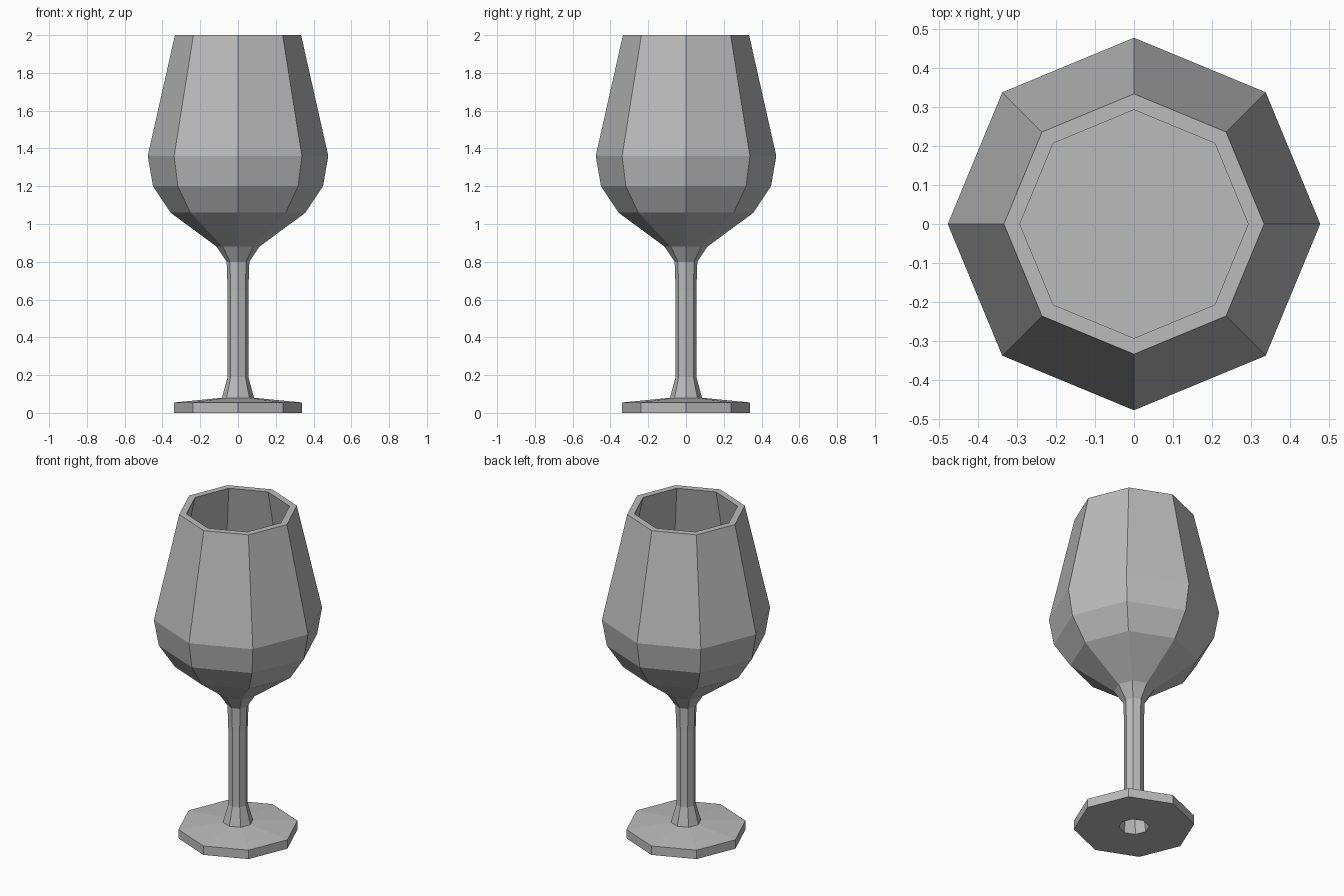
import bpy
import bmesh
from math import cos, sin, tau

cube = bpy.data.objects.get("Cube")
if cube:
    bpy.data.objects.remove(cube, do_unlink=True)

SIDES = 8

grey = bpy.data.materials.new("plain_grey")
grey.use_nodes = True
COLOUR = (0.5, 0.5, 0.5, 1)
grey.diffuse_color = COLOUR
grey.node_tree.nodes["Principled BSDF"].inputs["Base Color"].default_value = COLOUR


def lathe(name, profile):
    """Revolve (radius, height) points into a faceted part, capping both ends."""
    bm = bmesh.new()
    rings = [[bm.verts.new((r * cos(tau * i / SIDES), r * sin(tau * i / SIDES), z))
              for i in range(SIDES)] for r, z in profile]
    for low, high in zip(rings, rings[1:]):
        for i in range(SIDES):
            j = (i + 1) % SIDES
            bm.faces.new((low[i], low[j], high[j], high[i]))
    bm.faces.new(rings[0][::-1])
    bm.faces.new(rings[-1])
    bmesh.ops.recalc_face_normals(bm, faces=bm.faces)
    mesh = bpy.data.meshes.new(name)
    bm.to_mesh(mesh)
    bm.free()
    mesh.materials.append(grey)
    obj = bpy.data.objects.new(name, mesh)
    bpy.context.collection.objects.link(obj)
    return obj


# One continuous wall: hollow under the foot, foot, stem, bowl, rim, bowl floor
hollow = [(0.045, 0.19), (0.075, 0.08), (0.085, 0)]
foot = [(0.338, 0), (0.338, 0.055), (0.085, 0.08)]
stem = [(0.055, 0.19), (0.055, 0.65), (0.06, 0.8), (0.113, 0.88)]
bowl = [(0.357, 1.06), (0.45, 1.2), (0.478, 1.36), (0.334, 2)]
inside = [(0.293, 2), (0.435, 1.36), (0.41, 1.22), (0.325, 1.09)]
lathe("wine_glass", hollow + foot + stem + bowl + inside)
